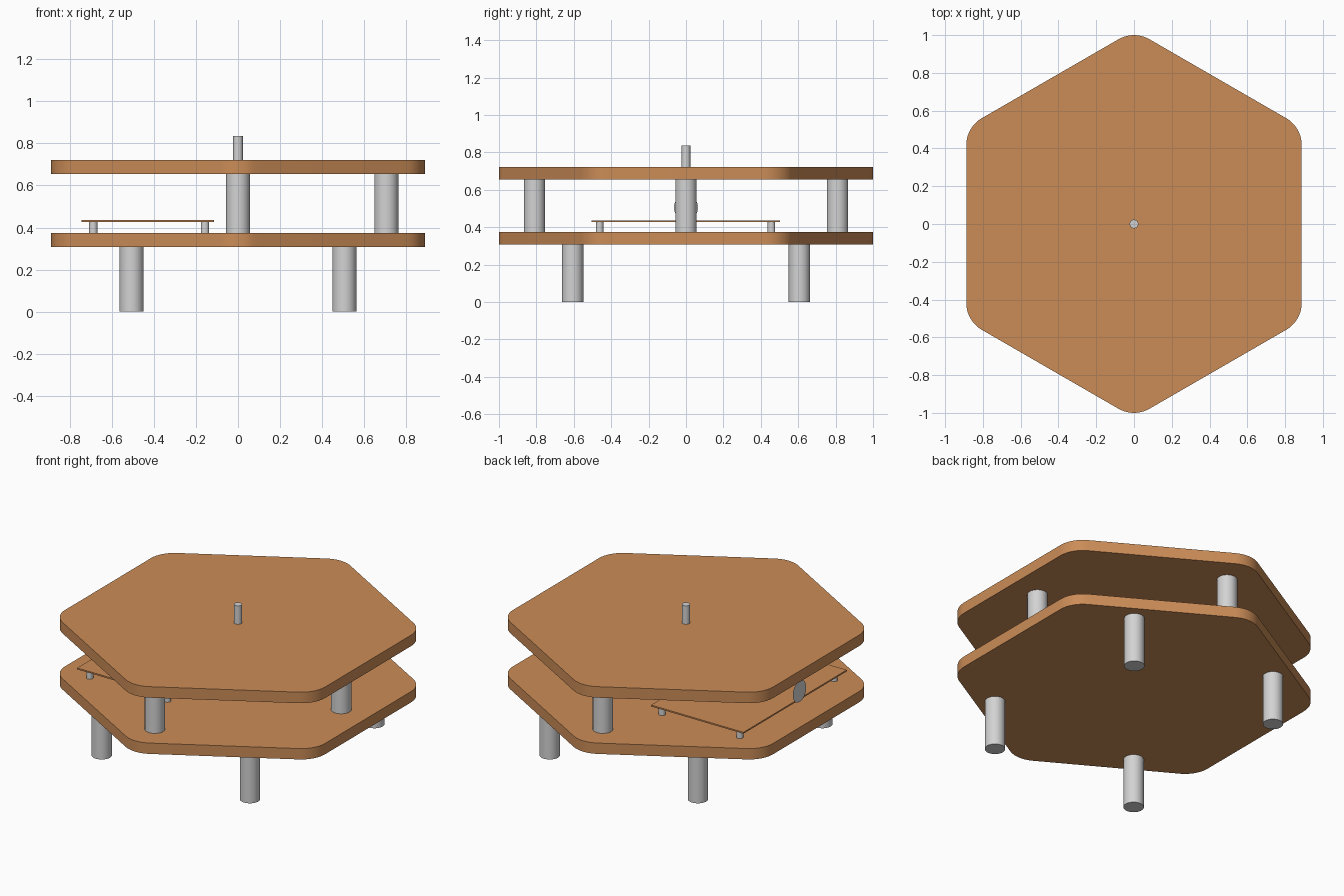
import bpy, bmesh, math
from mathutils import Matrix

if "Cube" in bpy.data.objects:
    bpy.data.objects.remove(bpy.data.objects["Cube"])


def material(name, rgb):
    m = bpy.data.materials.new(name)
    m.diffuse_color = (*rgb, 1)
    m.use_nodes = True
    m.node_tree.nodes["Principled BSDF"].inputs["Base Color"].default_value = m.diffuse_color
    return m


WOOD = material("warm wood", (0.60, 0.265, 0.096))
METAL = material("light metal", (0.65, 0.65, 0.65))


def finish(name, bm, mat):
    bmesh.ops.recalc_face_normals(bm, faces=bm.faces)
    me = bpy.data.meshes.new(name)
    bm.to_mesh(me)
    bm.free()
    me.materials.append(mat)
    ob = bpy.data.objects.new(name, me)
    bpy.context.collection.objects.link(ob)
    bpy.context.view_layer.objects.active = ob
    bpy.ops.object.select_all(action='DESELECT')
    ob.select_set(True)
    bpy.ops.object.shade_smooth_by_angle(angle=math.radians(35))
    return ob


def slab(name, outline, z0, z1, mat):
    bm = bmesh.new()
    face = bm.faces.new([bm.verts.new((x, y, z0)) for x, y in outline])
    ext = bmesh.ops.extrude_face_region(bm, geom=[face])
    for v in ext["geom"]:
        if isinstance(v, bmesh.types.BMVert):
            v.co.z = z1
    return finish(name, bm, mat)


def post(name, x, y, z0, z1, r):
    bm = bmesh.new()
    bmesh.ops.create_cone(bm, cap_ends=True, segments=48, radius1=r, radius2=r, depth=z1 - z0,
                          matrix=Matrix.Translation((x, y, (z0 + z1) / 2)))
    return finish(name, bm, METAL)


# Rounded hexagon outline, points facing front and back
R, APOTHEM, STEPS = 0.164, 0.888, 10
centre = (APOTHEM - R) / math.cos(math.radians(30))
hexagon = []
for k in range(6):
    a = math.radians(90 + 60 * k)
    for i in range(STEPS + 1):
        t = a + math.radians(-30 + 60 * i / STEPS)
        hexagon.append((centre * math.cos(a) + R * math.cos(t),
                        centre * math.sin(a) + R * math.sin(t)))

# Two hexagonal decks
slab("lower_deck", hexagon, 0.307, 0.374, WOOD)
slab("upper_deck", hexagon, 0.654, 0.722, WOOD)

# Four legs under the lower deck
for x in (-0.506, 0.506):
    for y in (-0.606, 0.606):
        post("leg", x, y, 0, 0.307, 0.057)

# Three spacers between the decks
for x, y in ((0, -0.81), (0, 0.81), (0.705, 0)):
    post("deck_spacer", x, y, 0.374, 0.654, 0.057)

# Pin on top
post("top_pin", 0, 0, 0.722, 0.836, 0.023)

# Thin board on four small spacers
slab("thin_board", [(-0.744, -0.505), (-0.114, -0.505), (-0.114, 0.503), (-0.744, 0.503)],
     0.427, 0.436, WOOD)
for x in (-0.688, -0.157):
    for y in (-0.462, 0.457):
        post("board_spacer", x, y, 0.374, 0.427, 0.02)

# Flat upright disc at the outer edge of the board
bm = bmesh.new()
bmesh.ops.create_circle(bm, cap_ends=True, segments=48, radius=0.065,
                        matrix=Matrix.Translation((-0.775, 0, 0.505)) @ Matrix.Rotation(math.radians(-90), 4, 'Y'))
finish("side_disc", bm, METAL)
